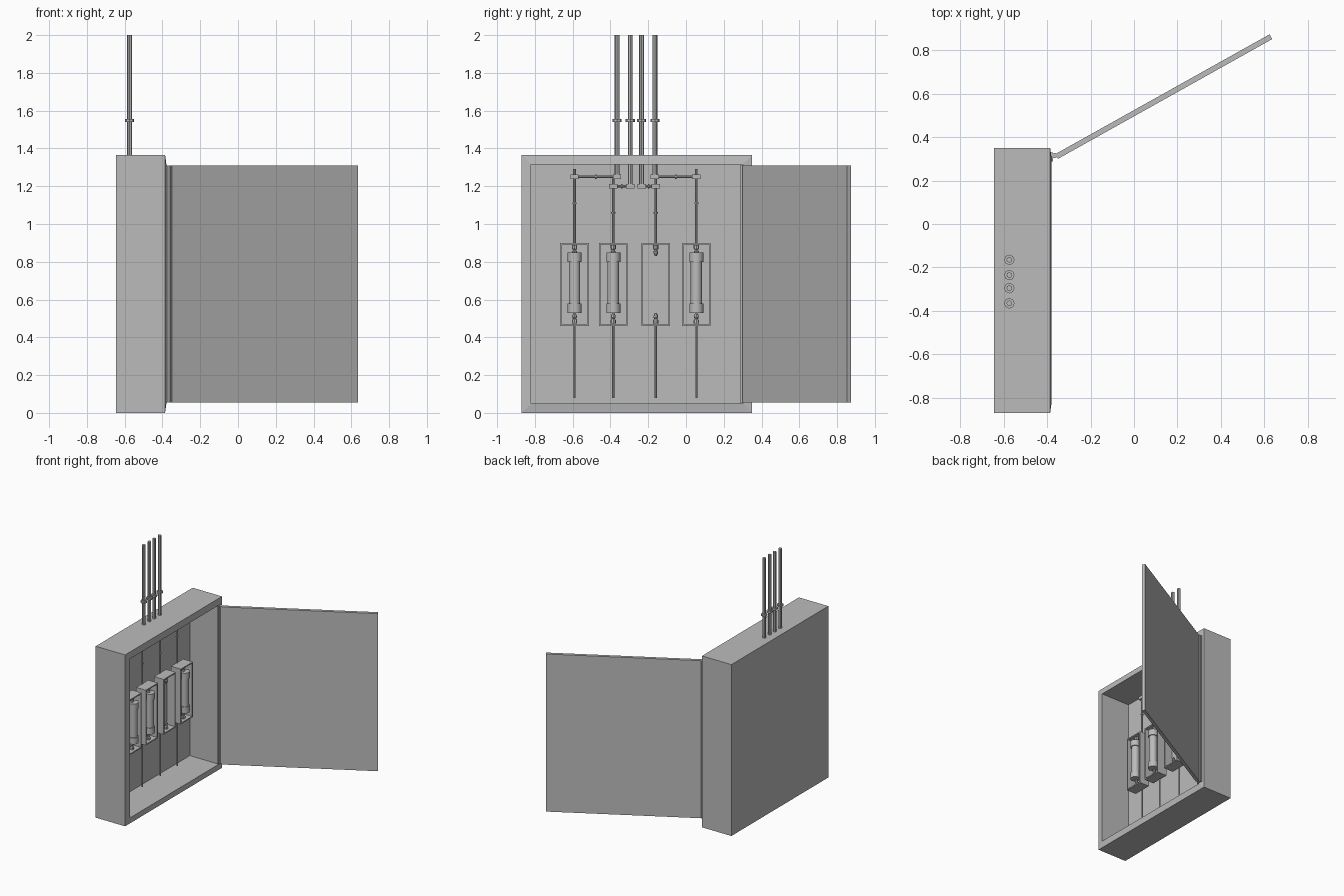
import bpy, bmesh, math
from mathutils import Vector, Matrix

if "Cube" in bpy.data.objects:
    bpy.data.objects.remove(bpy.data.objects["Cube"])

grey = bpy.data.materials.new("plain grey")
grey.use_nodes = True
COLOUR = (0.5, 0.5, 0.5, 1)
grey.diffuse_color = COLOUR
grey.node_tree.nodes["Principled BSDF"].inputs["Base Color"].default_value = COLOUR


def finish(name, bm, smooth=False):
    mesh = bpy.data.meshes.new(name)
    bmesh.ops.recalc_face_normals(bm, faces=bm.faces)
    bm.to_mesh(mesh)
    bm.free()
    mesh.materials.append(grey)
    obj = bpy.data.objects.new(name, mesh)
    bpy.context.collection.objects.link(obj)
    if smooth:
        bpy.context.view_layer.objects.active = obj
        obj.select_set(True)
        bpy.ops.object.shade_smooth_by_angle(angle=math.radians(40))
        obj.select_set(False)
    return obj


def box_mesh(low, high):
    low, high = Vector(low), Vector(high)
    bm = bmesh.new()
    size = Matrix.Diagonal((*(high - low), 1))
    bmesh.ops.create_cube(bm, size=1, matrix=Matrix.Translation((low + high) / 2) @ size)
    return bm


def box(name, low, high):
    return finish(name, box_mesh(low, high))


def open_box(name, low, high, wall, back, lip=0.0):
    """Box whose +x side is inset and pushed in to leave a thin back."""
    bm = box_mesh(low, high)
    face = max(bm.faces, key=lambda f: f.calc_center_median().x)
    bmesh.ops.inset_region(bm, faces=[face], thickness=wall)
    for v in face.verts:
        v.co.x += lip
    inner = bmesh.ops.extrude_discrete_faces(bm, faces=[face])["faces"][0]
    for v in inner.verts:
        v.co.x = low[0] + back
    return finish(name, bm)


def lathe(name, start, axis, profile, sides=8, smooth=False):
    """Turned solid: profile is (distance along axis, radius) pairs."""
    bm = bmesh.new()
    turn = Vector((0, 0, 1)).rotation_difference(Vector(axis))
    rings = []
    for d, r in profile:
        angles = [math.tau * i / sides for i in range(sides)]
        rings.append([bm.verts.new(Vector(start) + turn @ Vector((r * math.cos(a), r * math.sin(a), d)))
                      for a in angles])
    for a, b in zip(rings, rings[1:]):
        for i in range(sides):
            j = (i + 1) % sides
            bm.faces.new((a[i], a[j], b[j], b[i]))
    bm.faces.new(rings[0][::-1])
    bm.faces.new(rings[-1])
    return finish(name, bm, smooth)


def tube(name, start, axis, length, radius, collar=None, collar_radius=0, collar_half=0.007):
    """Straight conduit with an optional raised collar."""
    profile = [(0, radius)]
    if collar is not None:
        profile += [(collar - collar_half, radius), (collar - collar_half, collar_radius),
                    (collar + collar_half, collar_radius), (collar + collar_half, radius)]
    profile.append((length, radius))
    return lathe(name, start, axis, profile)


# Cabinet shell
open_box("cabinet", (-0.645, -0.87, 0), (-0.386, 0.35, 1.365), 0.07, 0.01, lip=0.007)

# Door standing open on a full height hinge
DOOR_LENGTH, DOOR_LOW, DOOR_HIGH = 1.13, 0.055, 1.31
door = box("door", (0, 0, DOOR_LOW), (DOOR_LENGTH, 0.025, DOOR_HIGH))
door.location = (-0.35, 0.3, 0)
door.rotation_euler.z = math.radians(29.2)
tube("hinge_barrel", (-0.365, 0.315, DOOR_LOW), (0, 0, 1), DOOR_HIGH - DOOR_LOW, 0.012)
box("hinge_leaf", (-0.386, 0.287, DOOR_LOW), (-0.373, 0.33, DOOR_HIGH))

# Four circuits: conduit from above, side run, feed wire, fuse box, lower wire
WIRE_X, FUSE_X = -0.574, -0.508
BOX_LOW, BOX_HIGH = 0.46, 0.9
circuits = [  # conduit y, fuse y, run height, wire collar height, has fuse
    (-0.365, -0.59, 1.25, 1.11, True),
    (-0.295, -0.385, 1.20, 1.06, True),
    (-0.235, -0.16, 1.20, 1.06, False),
    (-0.165, 0.055, 1.25, 1.11, True),
]
for n, (pipe_y, fuse_y, run_z, collar_z, has_fuse) in enumerate(circuits, 1):
    tube(f"conduit_{n}", (WIRE_X, pipe_y, run_z), (0, 0, 1), 2 - run_z, 0.013, 1.548 - run_z, 0.024)

    # Side run between two elbow blocks
    for label, y in (("inner", pipe_y), ("outer", fuse_y)):
        box(f"elbow_{label}_{n}", (WIRE_X - 0.016, y - 0.022, run_z - 0.012),
            (WIRE_X + 0.016, y + 0.022, run_z + 0.012))
    span = fuse_y - pipe_y
    tube(f"side_run_{n}", (WIRE_X, pipe_y, run_z), (0, math.copysign(1, span), 0),
         abs(span), 0.007, abs(span) / 2, 0.011, 0.004)

    # Wires above and below the fuse box
    tube(f"feed_wire_{n}", (WIRE_X, fuse_y, BOX_HIGH - 0.01), (0, 0, 1), run_z - BOX_HIGH + 0.05, 0.007,
         collar_z - BOX_HIGH + 0.01, 0.011, 0.004)
    tube(f"lower_wire_{n}", (WIRE_X, fuse_y, 0.08), (0, 0, 1), BOX_LOW - 0.07, 0.006)

    # Fuse box with contact clips
    open_box(f"fuse_box_{n}", (-0.575, fuse_y - 0.076, BOX_LOW), (-0.49, fuse_y + 0.076, BOX_HIGH),
             0.013, 0.013)
    clip = [(0, 0.014), (0.018, 0.014), (0.026, 0.008), (0.034, 0.013), (0.048, 0.01), (0.058, 0.004)]
    lathe(f"lower_clip_{n}", (FUSE_X - 0.012, fuse_y, BOX_LOW + 0.012), (0, 0, 1), clip)
    lathe(f"upper_clip_{n}", (FUSE_X - 0.012, fuse_y, BOX_HIGH - 0.012), (0, 0, -1), clip)

    # Cartridge fuse with wider end caps
    if has_fuse:
        cap, body = 0.037, 0.03
        lathe(f"fuse_{n}", (FUSE_X, fuse_y, 0.53), (0, 0, 1),
              [(0, cap), (0.05, cap), (0.05, body), (0.27, body), (0.27, cap), (0.32, cap)],
              sides=24, smooth=True)
